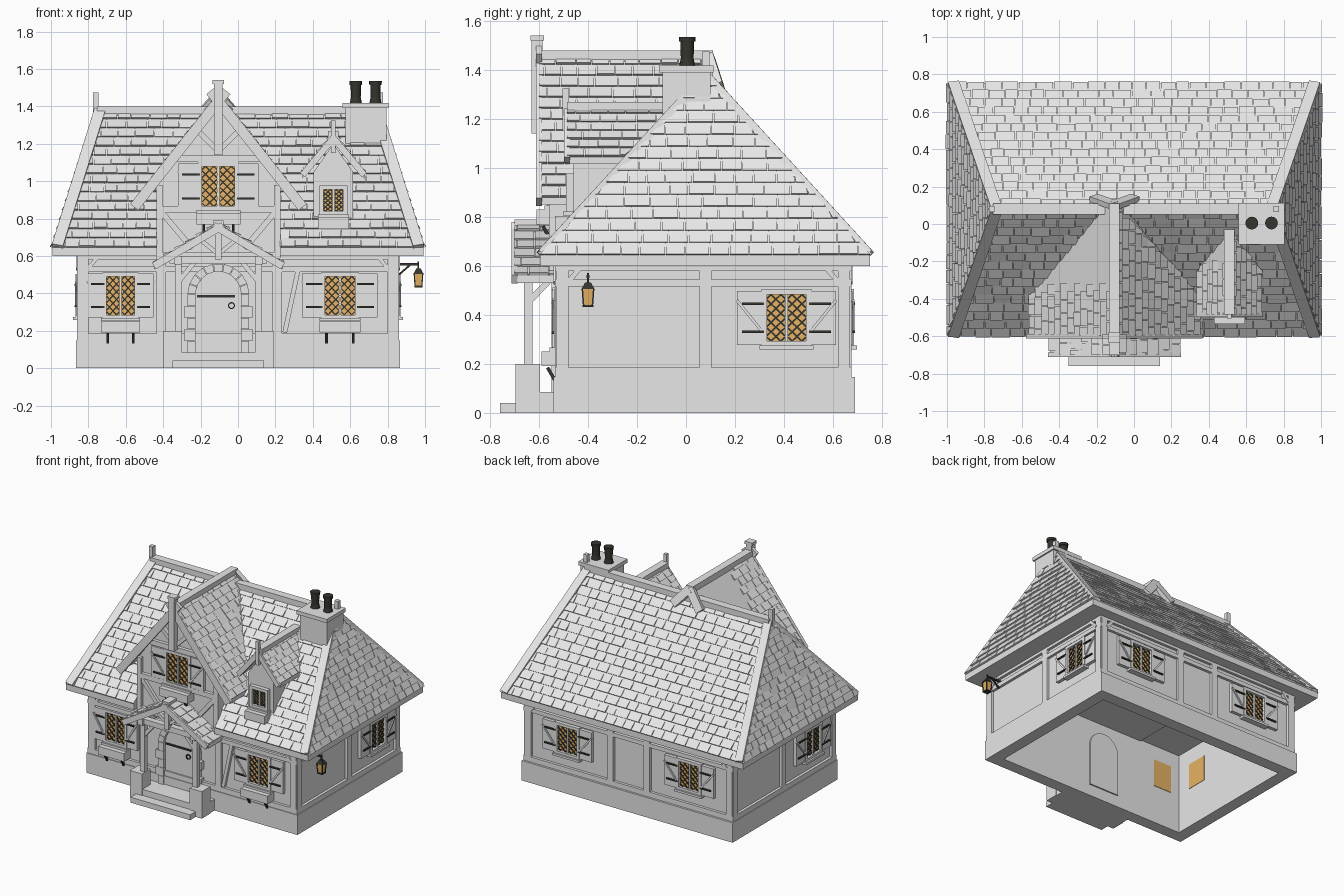
import bpy, bmesh, math, random
from mathutils import Matrix, Vector

random.seed(4)
cube = bpy.data.objects.get("Cube")
if cube:
    bpy.data.objects.remove(cube)


def material(name, r, g, b):
    m = bpy.data.materials.new(name)
    m.use_nodes = True
    m.diffuse_color = (r, g, b, 1)
    m.node_tree.nodes["Principled BSDF"].inputs["Base Color"].default_value = (r, g, b, 1)
    return m


GREY = material("pale grey", .8, .8, .8)
AMBER = material("amber glass", 1, .56, .16)
IRON = material("black iron", .035, .035, .028)
STILL = Matrix.Identity(4)
parts = {}


def part(name, mat):
    if name not in parts:
        parts[name] = (bmesh.new(), mat)
    return parts[name][0]


def box(name, x, y, z, mat=GREY, M=STILL):
    size = (x[1] - x[0], y[1] - y[0], z[1] - z[0])
    mid = Vector((sum(x) / 2, sum(y) / 2, sum(z) / 2))
    bmesh.ops.create_cube(part(name, mat), size=1, matrix=M @ Matrix.Translation(mid) @ Matrix.Diagonal((*size, 1)))


def beam(name, p, q, width, thick, normal=(0, -1, 0), mat=GREY, M=STILL):
    p, q, n = Vector(p), Vector(q), Vector(normal)
    a = (q - p).normalized()
    n = (n - a * n.dot(a)).normalized()
    R = Matrix((a * (q - p).length, n.cross(a) * width, n * thick)).transposed().to_4x4()
    bmesh.ops.create_cube(part(name, mat), size=1, matrix=M @ Matrix.Translation((p + q) / 2) @ R)


def hull(name, points, mat=GREY):
    bm = part(name, mat)
    verts = [bm.verts.new(p) for p in points]
    out = bmesh.ops.convex_hull(bm, input=verts)
    bmesh.ops.delete(bm, geom=[v for v in set(out["geom_interior"] + out["geom_unused"])
                               if isinstance(v, bmesh.types.BMVert)], context="VERTS")


def prism(name, profile, y0, y1, mat=GREY):
    hull(name, [(x, y, z) for x, z in profile for y in (y0, y1)], mat)


def tiles(name, bl, br, tr, tl, rows, width, skip=lambda p: False):
    """Overlapping wedge tiles over a slope, corners counter-clockwise from outside."""
    bm = part(name, GREY)
    bl, br, tr, tl = map(Vector, (bl, br, tr, tl))
    u = (br - bl).normalized()
    n = u.cross(tl - bl).normalized()
    for i in range(rows):
        edges = [(bl.lerp(tl, t), br.lerp(tr, t)) for t in (i / rows, (i + 1) / rows)]
        span = [((a - bl).dot(u), (b - bl).dot(u)) for a, b in edges]
        d = -width * (i % 2) / 2 - random.uniform(0, width / 4)
        while d < span[0][1]:
            step = width * random.uniform(.75, 1.25)
            lift = random.uniform(.009, .016)

            def at(k, s, h):
                lo, hi = span[k]
                return edges[k][0] + u * (min(max(s, lo), hi) - lo) + n * h
            a, b = d + .002, d + step - .002
            d += step
            pts = [at(0, a, 0), at(0, b, 0), at(0, b, lift), at(0, a, lift), at(1, b, .003), at(1, a, .003)]
            if (pts[1] - pts[0]).length < .004 or skip((pts[0] + pts[4]) / 2):
                continue
            v = [bm.verts.new(p) for p in pts]
            for f in ((0, 1, 2, 3), (3, 2, 4, 5), (1, 4, 2), (0, 3, 5)):
                bm.faces.new([v[k] for k in f])


# Foundation and walls: open rings sharing one inner face
def ring(name, x, y0, y1, z):
    box(name, (-x, x), (y0, -.45), z)
    box(name, (-x, x), (.6, y1), z)
    for s in (-1, 1):
        box(name, sorted((s * x, s * .775)), (-.45, .6), z)


ring("foundation", .865, -.54, .69, (0, .147))
ring("walls", .84, -.515, .655, (.147, .61))


# Wall frames: local x runs along the wall, local -y points outwards
def wall(turn, distance):
    return Matrix.Rotation(math.radians(turn), 4, "Z") @ Matrix.Translation((0, -distance, 0))


FRONT, RIGHT, BACK, LEFT = wall(0, .515), wall(90, .84), wall(180, .655), wall(270, .84)
for M, a, b, posts in ((FRONT, -.855, .855, (-.41, .21)), (RIGHT, -.535, .675, (.08,)),
                       (BACK, -.855, .855, (-.15, .15)), (LEFT, -.675, .535, (-.08,))):
    y = (-.02, .01)
    for z in ((.147, .185), (.515, .545), (.58, .61)):
        box("wall_rails", (a, b), y, z, M=M)
    for x in (a + .03, b - .03, *posts):
        box("wall_posts", (x - .025, x + .025), y, (.15, .6), M=M)
    for x, s in ((a + .05, 1), (b - .05, -1)):
        beam("eave_braces", (x, -.01, .53), (x + s * .06, -.01, .6), .02, .03, M=M)
beam("leaning_timber", (.25, -.525, .19), (.32, -.525, .52), .025, .02)


# Leaded windows with optional shutters and flower boxes
def window(M, x, z, w, h, shutter=0, planter=False):
    M = M @ Matrix.Translation((x, 0, z))
    w, h, rim = w / 2, h / 2, .022
    box("window_panes", (-w, w), (-.008, .068), (-h, h), AMBER, M)
    box("window_frames", (-.006, .006), (-.022, 0), (-h, h), M=M)
    for s in (-1, 1):
        box("window_frames", sorted((s * w, s * (w + rim))), (-.03, 0), (-h - rim, h + rim), M=M)
        box("window_frames", (-w, w), (-.03, 0), sorted((s * h, s * (h + rim))), M=M)
        # diamond lattice, clipped to one casement
        rise, run = h * 2 / 5, w / 2
        x0, x1 = sorted((s * .006, s * w))
        for slope in (rise / run, -rise / run):
            for k in range(-5, 6):
                c = k * rise - slope * (x0 + x1) / 2
                ends = sorted(((-h - c) / slope, (h - c) / slope))
                p, q = max(x0, ends[0]), min(x1, ends[1])
                if q - p > .004:
                    beam("window_lattice", (p, -.01, slope * p + c), (q, -.01, slope * q + c), .007, .008, mat=IRON, M=M)
        if shutter:
            a, b = s * (w + rim), s * (w + rim + shutter)
            box("shutters", sorted((a, b)), (-.024, 0), (-h - .015, h + .015), M=M)
            beam("shutter_braces", (a, -.027, -h * .55), (b, -.027, h * .75), .012, .01, M=M)
            for e in (-1, 1):
                t = e * h * .6
                box("shutter_hinges", sorted((a - s * .01, b - s * .02)), (-.034, -.02), (t - .005, t + .005), IRON, M)
        if planter:
            t = s * w * .9
            beam("planter_brackets", (t, -.05, -h - .1), (t, -.022, -h - .15), .014, .014, mat=IRON, M=M)
    box("window_sills", (-w - .03, w + .03), (-.042, 0), (-h - rim - .012, -h - rim + .004), M=M)
    if planter:
        box("flower_boxes", (-w - .03, w + .03), (-.075, 0), (-h - .095, -h - .035), M=M)


window(FRONT, -.628, .388, .15, .205, .08, True)
window(FRONT, .545, .388, .16, .205, .1, True)
for M, x in ((RIGHT, .41), (BACK, -.5), (BACK, .5), (LEFT, .26)):
    window(M, x, .388, .16, .19, .1)

# Main hipped roof, notched where the front gable wall rises
C = -.105
EX, EF, EB, RX, RY, EZ, RZ = .992, -.595, .752, .755, .08, .645, 1.38
hull("main_roof", [(s * EX, y, z) for s in (-1, 1) for y in (EF, EB) for z in (.6, EZ)]
     + [(s * RX, RY, RZ) for s in (-1, 1)])
FL, FR, BR, BL = (-EX, EF, EZ), (EX, EF, EZ), (EX, EB, EZ), (-EX, EB, EZ)
TL, TR = (-RX, RY, RZ), (RX, RY, RZ)
tiles("front_tiles", FL, FR, TR, TL, 15, .09, lambda p: abs(p.x - C) < .34 and p.y < -.5)
tiles("back_tiles", BR, BL, TL, TR, 15, .09)
tiles("right_tiles", FR, BR, TR, TR, 15, .09)
tiles("left_tiles", BL, FL, TL, TL, 15, .09)
box("main_ridge", (-RX, RX), (RY - .03, RY + .03), (RZ - .03, RZ + .02))
for s in (-1, 1):
    for y in (EF, EB):
        beam("hip_boards", (s * (EX - .027), y, EZ + .005), (s * (RX - .02), RY, RZ + .005), .06, .03,
             (0, y - RY, .65))
    x = s * (RX + .005)
    box("ridge_finials", (x - .015, x + .015), (RY - .015, RY + .015), (RZ - .05, 1.475))


# Small cross roofs: slabs, tiles, bargeboards and ridge
def cross_roof(name, cx, half, eave, top, y0, y_eave, y_ridge, rows, board, past=0):
    for s in (-1, 1):
        ex = cx + s * half
        prism(name + "_slabs", [(cx, top), (cx, top - .05), (ex, eave), (ex, eave - .03)], y0 + .01, y_ridge)
        low = [(ex, y0, eave), (ex, y_eave, eave)]
        high = [(cx, y0, top), (cx, y_ridge, top)]
        if s > 0:
            tiles(name + "_tiles", *low, high[1], high[0], rows, .08)
        else:
            tiles(name + "_tiles", low[1], low[0], *high, rows, .08)
        d = Vector((cx - ex, 0, top - eave)).normalized()
        drop = Vector((0, 0, -board * .7))
        beam(name + "_bargeboards", Vector((ex, y0, eave)) + drop / 2,
             Vector((cx, y0, top)) + drop + d * past, board, .024)
    box(name + "_ridge", (cx - .028, cx + .028), (y0, y_ridge), (top - .03, top + .014))


# Front gable
prism("gable_wall", [(C + s * x, z) for s in (-1, 1) for x, z in ((.33, .59), (.33, .98), (0, 1.42))], -.535, 0)
cross_roof("gable", C, .45, .88, 1.465, -.6, -.37, .11, 13, .055, .07)
box("gable_finial", (C - .023, C + .023), (-.63, -.585), (1.14, 1.53))
box("gable_finial", (C - .03, C + .03), (-.635, -.58), (1.52, 1.54))
for x, z in ((.33, .85), (.33, .6), (.22, 1.12)):
    box("gable_rails", (C - x, C + x), (-.56, -.53), (z - .018, z + .018))
for s in (-1, 1):
    x = C + s * .315
    box("gable_posts", (x - .017, x + .017), (-.56, -.53), (.59, .98))
    beam("gable_braces", (C + s * .3, -.545, .83), (C + s * .14, -.545, .64), .03, .025)
    beam("gable_struts", (C, -.58, 1.16), (C + s * .12, -.58, 1.28), .028, .03)
    beam("gable_back_boards", (C, .1, 1.455), (C + s * .11, .14, 1.33), .06, .03, (0, 1, .4))
window(wall(0, .535), C, .972, .175, .215, .105, True)

# Dormer
D = .51
prism("dormer_wall", [(D + s * x, z) for s in (-1, 1) for x, z in ((.105, .72), (.105, 1.05), (0, 1.2))], -.46, -.1)
cross_roof("dormer", D, .165, 1.045, 1.255, -.485, -.25, -.03, 6, .035)
box("dormer_finial", (D - .012, D + .012), (-.505, -.48), (1.15, 1.325))
window(wall(0, .46), D, .897, .105, .115, 0, True)

# Chimney with two flared pots
box("chimney_stack", (.575, .795), (-.095, .1), (1.1, 1.4))
box("chimney_cap", (.558, .805), (-.11, .112), (1.39, 1.418))
for x in (.63, .735):
    for r1, r2, z, h in ((.032, .026, 1.418, .03), (.026, .028, 1.44, .08), (.033, .034, 1.515, .02)):
        bmesh.ops.create_cone(part("chimney_pots", IRON), cap_ends=True, segments=20, radius1=r1, radius2=r2,
                              depth=h, matrix=Matrix.Translation((x, .005, z + h / 2)))

# Arched door with stone surround
arc = [math.pi * k / 12 for k in range(13)]
SPRING = .395
prism("door", [(C + .122 * math.cos(a), SPRING + .122 * math.sin(a)) for a in arc]
      + [(C - .122, .085), (C + .122, .085)], -.525, -.44)
for a in range(9):
    ends = [math.pi * (a + e) / 9 for e in (.03, .97)]
    prism("arch_stones", [(C + r * math.cos(t), SPRING + r * math.sin(t)) for r in (.122, .165) for t in ends], -.55, -.51)
for s in (-1, 1):
    for k in range(5):
        z = .085 + k * .062
        box("door_quoins", sorted((C + s * .122, C + s * (.165 + .02 * (k % 2)))), (-.55, -.51), (z, z + .06))
for z in (.17, .385):
    box("door_hinges", (C - .115, C + .09), (-.533, -.52), (z - .006, z + .006), IRON)
for k in range(10):
    a, b = [math.tau * (k + e) / 10 for e in (0, 1)]
    beam("door_ring", *[(C + .07 + .016 * math.cos(t), -.532, .335 + .016 * math.sin(t)) for t in (a, b)], .006, .008, mat=IRON)

# Porch: platform, step, piers, posts and roof
box("porch_platform", (C - .29, C + .29), (-.69, -.53), (0, .085))
box("porch_step", (C - .245, C + .245), (-.76, -.68), (0, .04))
for s in (-1, 1):
    x = C + s * .245
    px = C + s * .215
    box("porch_piers", (x - .05, x + .05), (-.695, -.595), (0, .2))
    box("porch_posts", (px - .018, px + .018), (-.662, -.626), (.2, .57))
    box("porch_plates", (px - .02, px + .02), (-.69, -.52), (.555, .6))
    beam("porch_braces", (px, -.645, .46), (px - s * .09, -.645, .57), .025, .025)
    beam("porch_braces", (px, -.645, .45), (px, -.54, .56), .025, .025, (1, 0, 0))
    beam("porch_struts", (C, -.665, .61), (C + s * .1, -.665, .69), .022, .025)
box("porch_tie", (C - .26, C + .26), (-.675, -.63), (.56, .6))
box("porch_king_post", (C - .018, C + .018), (-.69, -.65), (.58, .78))
cross_roof("porch", C, .345, .56, .775, -.7, -.52, -.52, 6, .04, .03)

# Hanging lantern on the side wall
LX, LY = .965, -.4
box("lantern_arm", (.84, LX), (LY - .006, LY + .006), (.55, .562), IRON)
beam("lantern_arm", (.86, LY, .5), (.92, LY, .552), .01, .01, mat=IRON)
box("lantern_arm", (LX - .004, LX + .004), (LY - .004, LY + .004), (.52, .57), IRON)


def square(r, z):
    return [(LX + i * r, LY + j * r, z) for i in (-1, 1) for j in (-1, 1)]


hull("lantern_glass", square(.017, .44) + square(.022, .505), AMBER)
hull("lantern_cap", square(.027, .505) + square(.012, .532), IRON)
hull("lantern_base", square(.022, .432) + square(.022, .441), IRON)
for p, q in zip(square(.018, .44), square(.023, .505)):
    beam("lantern_bars", p, q, .006, .006, mat=IRON)

# Turn the collected parts into objects
for name, (bm, mat) in parts.items():
    bmesh.ops.recalc_face_normals(bm, faces=bm.faces)
    mesh = bpy.data.meshes.new(name)
    bm.to_mesh(mesh)
    bm.free()
    mesh.materials.append(mat)
    bpy.context.collection.objects.link(bpy.data.objects.new(name, mesh))

# Notch the main eave for the gable wall
bpy.ops.mesh.primitive_cube_add(size=1, location=(C, -.63, .66))
cutter = bpy.context.object
cutter.name = "eave_cutter"
cutter.scale = (.66, .2, .3)
cutter.hide_render = True
cutter.hide_set(True)
cut = bpy.data.objects["main_roof"].modifiers.new("eave_notch", "BOOLEAN")
cut.operation, cut.object, cut.solver = "DIFFERENCE", cutter, "EXACT"
bpy.context.view_layer.objects.active = bpy.data.objects["main_roof"]
bpy.ops.object.modifier_apply(modifier=cut.name)
bpy.data.objects.remove(cutter)

bpy.ops.object.select_all(action="DESELECT")
pots = bpy.data.objects["chimney_pots"]
pots.select_set(True)
bpy.context.view_layer.objects.active = pots
bpy.ops.object.shade_smooth_by_angle()
